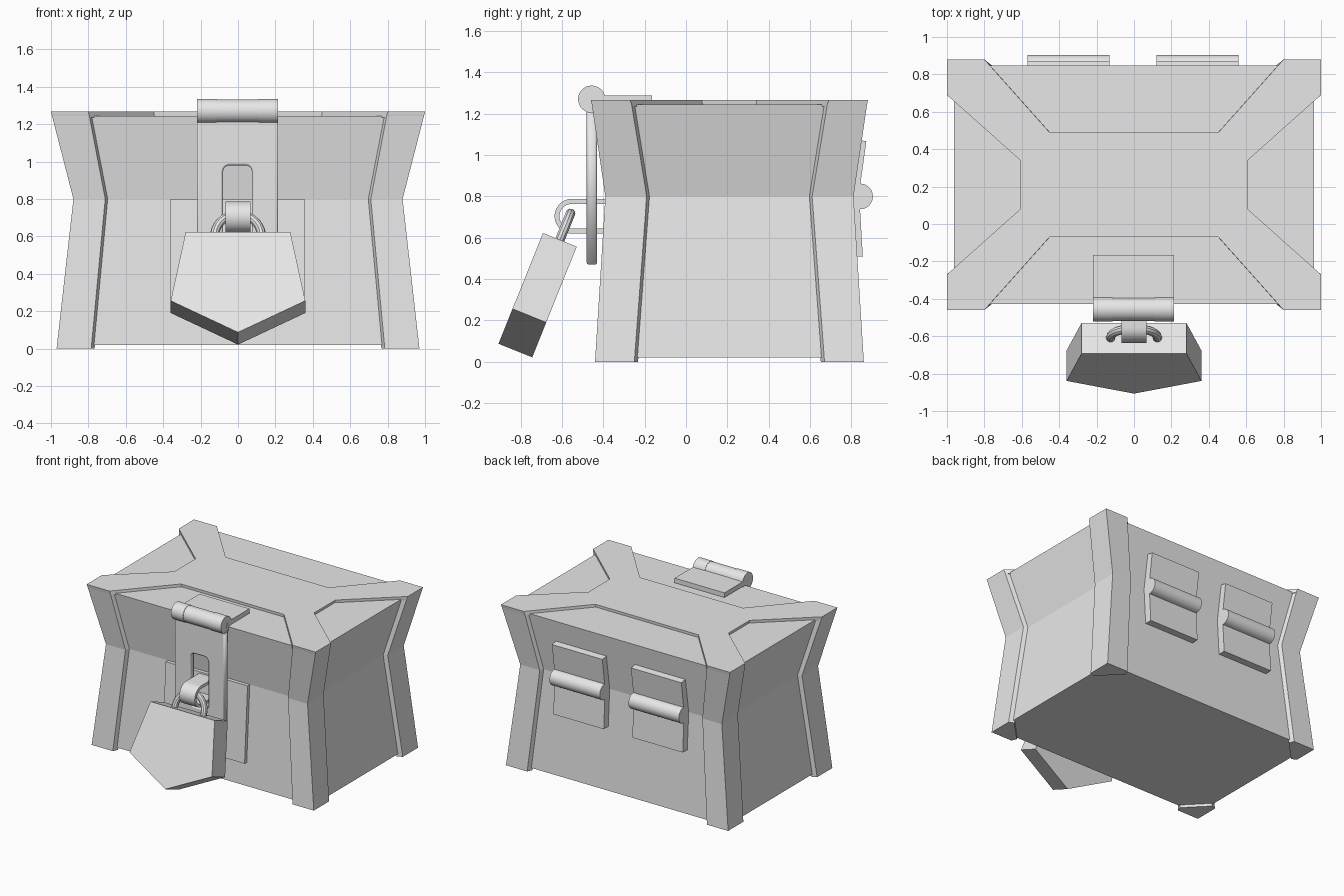
import bpy, bmesh, math
from mathutils import Matrix

cube = bpy.data.objects.get("Cube")
if cube:
    bpy.data.objects.remove(cube, do_unlink=True)

grey = bpy.data.materials.new("light_grey")
grey.use_nodes = True
grey.diffuse_color = (0.8, 0.8, 0.8, 1)
grey.node_tree.nodes["Principled BSDF"].inputs["Base Color"].default_value = (0.8, 0.8, 0.8, 1)

CY = 0.21  # depth centre of the chest
# height, half width, half depth of the outer chest outline
LEVELS = [(0, 0.97, 0.65), (0.8, 0.88, 0.60), (1.255, 0.997, 0.667)]


def add_mesh(name, mesh, smooth=False):
    ob = bpy.data.objects.new(name, mesh)
    bpy.context.scene.collection.objects.link(ob)
    mesh.materials.clear()
    mesh.materials.append(grey)
    if smooth:
        bpy.ops.object.select_all(action='DESELECT')
        ob.select_set(True)
        bpy.context.view_layer.objects.active = ob
        bpy.ops.object.shade_smooth_by_angle(angle=math.radians(35))
    return ob


def loft(name, rings, smooth=False):
    """Skin equal-length rings of points and cap both ends."""
    bm = bmesh.new()
    rows = [[bm.verts.new(p) for p in ring] for ring in rings]
    n = len(rows[0])
    for a, b in zip(rows, rows[1:]):
        for i in range(n):
            j = (i + 1) % n
            bm.faces.new((a[i], a[j], b[j], b[i]))
    bm.faces.new(rows[0][::-1])
    bm.faces.new(rows[-1])
    bmesh.ops.recalc_face_normals(bm, faces=bm.faces[:])
    mesh = bpy.data.meshes.new(name)
    bm.to_mesh(mesh)
    bm.free()
    return add_mesh(name, mesh, smooth)


def prism_x(name, profile, x0, x1, smooth=False):
    """Extrude a (y, z) profile along x."""
    return loft(name, [[(x, y, z) for y, z in profile] for x in (x0, x1)], smooth)


def arc(cy, cz, r, start, end, n):
    return [(cy + r * math.cos(a), cz + r * math.sin(a))
            for a in (math.radians(start + (end - start) * i / n) for i in range(n + 1))]


def barrel(name, cy, cz, r, x0, x1):
    return prism_x(name, arc(cy, cz, r, 0, 360, 28)[:-1], x0, x1, True)


def curve_mesh(name, splines, matrix, smooth=False, **settings):
    """Build poly splines as a curve and turn the result into a mesh."""
    cu = bpy.data.curves.new(name, 'CURVE')
    for key, value in settings.items():
        setattr(cu, key, value)
    for pts, closed in splines:
        sp = cu.splines.new('POLY')
        sp.points.add(len(pts) - 1)
        for p, (x, y) in zip(sp.points, pts):
            p.co = (x, y, 0, 1)
        sp.use_cyclic_u = closed
    tmp = bpy.data.objects.new(name + "_curve", cu)
    bpy.context.scene.collection.objects.link(tmp)
    dg = bpy.context.evaluated_depsgraph_get()
    mesh = bpy.data.meshes.new_from_object(tmp.evaluated_get(dg))
    bpy.data.objects.remove(tmp, do_unlink=True)
    bpy.data.curves.remove(cu)
    mesh.transform(matrix)
    return add_mesh(name, mesh, smooth)


# Chest body with recessed panels
SIGNS = [(-1, -1), (1, -1), (1, 1), (-1, 1)]
body_levels = [(0.02, 0.938, 0.619), (0.8, 0.85, 0.57), (1.245, 0.962, 0.638)]
loft("chest_body", [[(sx * w, CY + sy * d, z) for sx, sy in SIGNS]
                    for z, w, d in body_levels])

# Corner posts, wider at the ends and pinched at the lid line
inner_edges = [(0.785, 0.46), (0.71, 0.40), (0.797, 0.475)]
for sx, sy in SIGNS:
    rings = []
    for (z, w, d), (ex, ey) in zip(LEVELS, inner_edges):
        pts = [(w, d), (ex, d), (ex - 0.018, d - 0.04),
               (w - 0.04, ey - 0.018), (w, ey)]
        rings.append([(sx * x, CY + sy * y, z) for x, y in pts])
    loft(f"corner_post_{'left' if sx > 0 else 'right'}_{'back' if sy > 0 else 'front'}", rings)

# Raised top plate with four corner arms
arm = [(0.61, 0.132), (1.0, 0.48), (1.0, 0.67), (0.8, 0.67), (0.45, 0.278)]
outline = []
for sx, sy in [(1, 1), (-1, 1), (-1, -1), (1, -1)]:
    quarter = [(sx * x, sy * y) for x, y in arm]
    outline += quarter if sx * sy > 0 else quarter[::-1]
loft("top_plate", [[(x * s, CY + y * s, z) for x, y in outline]
                   for z, s in ((1.235, 0.99), (1.255, 0.997), (1.267, 1.0))])

# Back hinges
for side, x0 in (("right", -0.57), ("left", 0.12)):
    x1 = x0 + 0.44
    prism_x(f"hinge_upper_leaf_{side}", [(0.76, 0.8), (0.835, 0.8), (0.872, 1.067), (0.80, 1.078)], x0, x1)
    prism_x(f"hinge_lower_leaf_{side}", [(0.76, 0.8), (0.838, 0.8), (0.855, 0.51), (0.77, 0.51)], x0, x1)
    barrel(f"hinge_barrel_{side}", 0.842, 0.8, 0.062, x0, x1)

# Hasp: top leaf, three knuckles and the slotted hanging strap
prism_x("hasp_top_leaf", [(-0.45, 1.25), (-0.165, 1.25), (-0.165, 1.287), (-0.45, 1.287)], -0.22, 0.215)
for i, (x0, x1, r) in enumerate([(-0.22, -0.115, 0.066), (-0.115, 0.11, 0.063), (0.11, 0.215, 0.066)]):
    barrel(f"hasp_knuckle_{i + 1}", -0.456, 1.27, r, x0, x1)

strap = [(-0.21, 0.48), (0.205, 0.48), (0.205, 1.27), (-0.21, 1.27)]
slot = (arc(0.04, 0.945, 0.045, 0, 90, 5) + arc(-0.045, 0.945, 0.045, 90, 180, 5)
        + arc(-0.045, 0.6, 0.045, 180, 270, 5) + arc(0.04, 0.6, 0.045, 270, 360, 5))
curve_mesh("hasp_strap", [(strap, True), (slot, True)],
           Matrix.Translation((0, -0.455, 0)) @ Matrix.Rotation(math.pi / 2, 4, 'X'),
           dimensions='2D', fill_mode='BOTH', extrude=0.015, bevel_depth=0.01, bevel_resolution=1)

# Front plate and the staple that passes through the slot
prism_x("staple_plate", [(-0.35, 0.8), (-0.388, 0.8), (-0.425, 0.2), (-0.38, 0.2)], -0.36, 0.355)
outer = [(-0.37, 0.788)] + arc(-0.552, 0.704, 0.084, 90, 270, 14) + [(-0.37, 0.62)]
inner = [(-0.37, 0.644)] + arc(-0.552, 0.704, 0.060, 270, 90, 14) + [(-0.37, 0.764)]
prism_x("staple", outer + inner, -0.067, 0.067, True)

# Padlock, tilted forward as it hangs
tilt = Matrix.Translation((0, -0.61, 0.59)) @ Matrix.Rotation(math.radians(-21.9), 4, 'X')
shield = [(-0.28, 0), (0.28, 0), (0.36, -0.395), (0, -0.577), (-0.36, -0.395)]
lock = loft("padlock_body", [[(x, y, z) for x, z in shield] for y in (-0.088, 0.088)])
lock.data.transform(tilt)
bow = [(0.125, -0.03)] + arc(0, 0.012, 0.125, 0, 180, 20) + [(-0.125, -0.03)]
curve_mesh("padlock_shackle", [(bow, False)], tilt @ Matrix.Rotation(math.pi / 2, 4, 'X'),
           True, dimensions='3D', bevel_depth=0.024, bevel_resolution=3, use_fill_caps=True)
